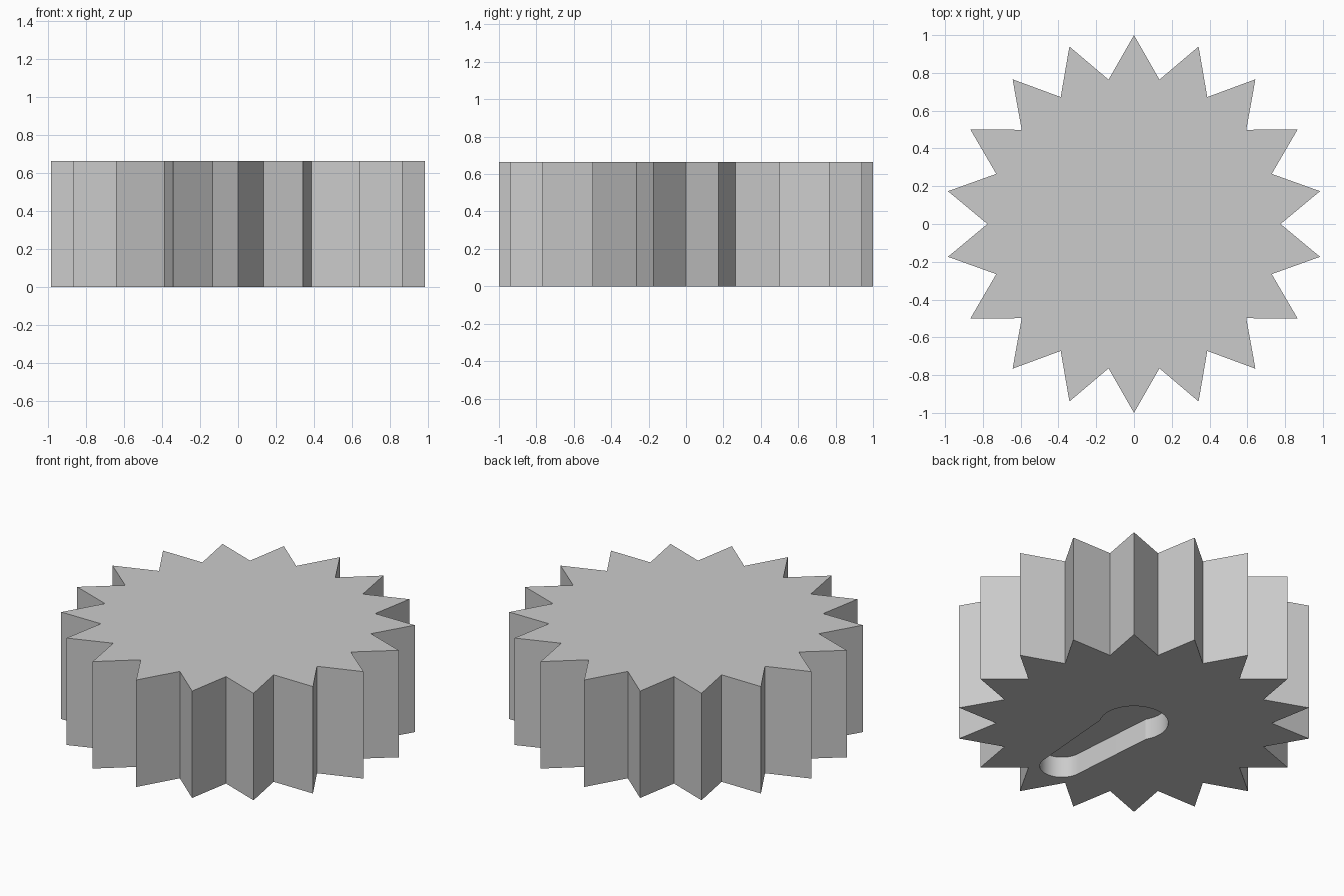
import bpy
import bmesh
from math import sin, cos, pi, radians

TEETH = 18
HEIGHT = 0.665
TIP_R, VALLEY_R = 1.0, 0.776
SLOT_DEPTH = 0.13
HUB_R, END_R, ARM_LENGTH = 0.193, 0.125, 0.632

cube = bpy.data.objects.get("Cube")
if cube:
    bpy.data.objects.remove(cube, do_unlink=True)

# Single plain grey
grey = bpy.data.materials.new("light_grey")
grey.use_nodes = True
colour = (0.6, 0.6, 0.6, 1)
grey.diffuse_color = colour
grey.node_tree.nodes["Principled BSDF"].inputs["Base Color"].default_value = colour


def prism(name, outline, z0, z1):
    """Extrude a closed outline from z0 up to z1."""
    bm = bmesh.new()
    base = bm.faces.new([bm.verts.new((x, y, z0)) for x, y in outline])
    top = bmesh.ops.extrude_face_region(bm, geom=[base])["geom"]
    verts = [v for v in top if isinstance(v, bmesh.types.BMVert)]
    bmesh.ops.translate(bm, verts=verts, vec=(0, 0, z1 - z0))
    bmesh.ops.recalc_face_normals(bm, faces=bm.faces)
    mesh = bpy.data.meshes.new(name)
    bm.to_mesh(mesh)
    bm.free()
    mesh.materials.append(grey)
    obj = bpy.data.objects.new(name, mesh)
    bpy.context.collection.objects.link(obj)
    return obj


def arc(cy, radius, start, end, steps):
    """Points on an arc centred on the y axis, angles in degrees."""
    angles = [radians(start + (end - start) * i / steps) for i in range(steps + 1)]
    return [(radius * cos(a), cy + radius * sin(a)) for a in angles]


# Toothed knob body, one tooth pointing straight along y
star = []
for i in range(2 * TEETH):
    r = VALLEY_R if i % 2 else TIP_R
    a = pi / 2 + i * pi / TEETH
    star.append((r * cos(a), r * sin(a)))
knob = prism("toothed_knob", star, 0, HEIGHT)

# Recess underneath: round hub with a tapering, round-ended arm
recess = arc(0, HUB_R, -30, 210, 40) + arc(-ARM_LENGTH, END_R, 180, 360, 30)
cutter = prism("recess_cutter", recess, -0.1, SLOT_DEPTH)
cutter.hide_render = True

cut = knob.modifiers.new("arm_recess", "BOOLEAN")
cut.operation = "DIFFERENCE"
cut.solver = "EXACT"
cut.object = cutter

bpy.ops.object.select_all(action="DESELECT")
bpy.context.view_layer.objects.active = knob
knob.select_set(True)
bpy.ops.object.modifier_apply(modifier=cut.name)
bpy.data.objects.remove(cutter, do_unlink=True)

# Smooth only the curved recess walls
bpy.ops.object.shade_smooth_by_angle(angle=radians(20))
